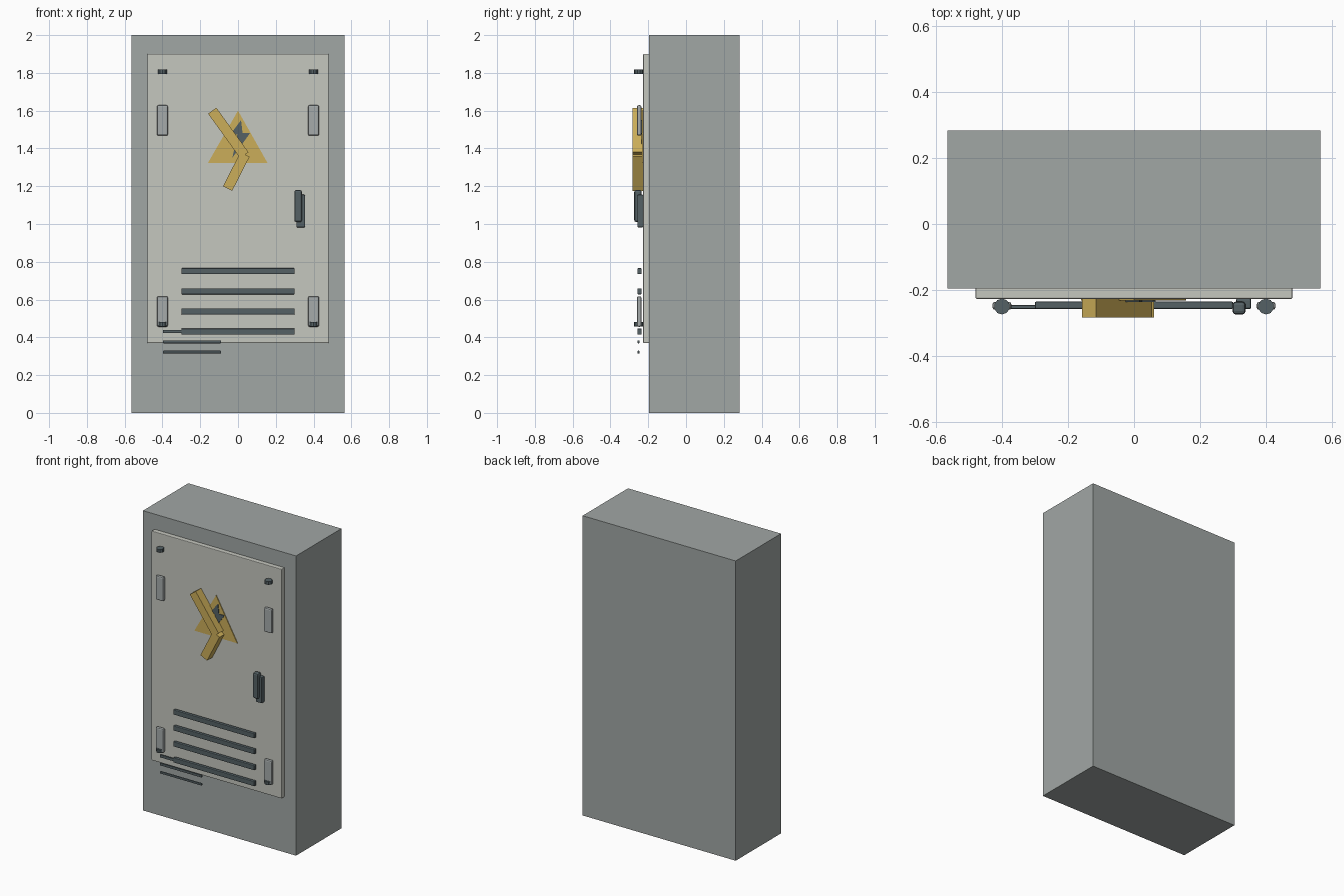
import bpy, bmesh, math

if "Cube" in bpy.data.objects:
    bpy.data.objects.remove(bpy.data.objects["Cube"])


def material(name, rgb):
    m = bpy.data.materials.new(name)
    m.diffuse_color = (*rgb, 1)
    m.use_nodes = True
    m.node_tree.nodes["Principled BSDF"].inputs["Base Color"].default_value = m.diffuse_color
    return m


GREY = material("cabinet grey", (0.355, 0.385, 0.375))
PALE = material("door pale grey", (0.56, 0.57, 0.52))
STEEL = material("hinge steel", (0.38, 0.41, 0.41))
DARK = material("dark slate", (0.09, 0.12, 0.13))
YELLOW = material("warning yellow", (0.60, 0.42, 0.10))


def finish(name, bm, mat, bevel=0):
    me = bpy.data.meshes.new(name)
    bmesh.ops.recalc_face_normals(bm, faces=bm.faces)
    bm.to_mesh(me)
    bm.free()
    me.materials.append(mat)
    ob = bpy.data.objects.new(name, me)
    bpy.context.collection.objects.link(ob)
    if bevel:
        b = ob.modifiers.new("edge", 'BEVEL')
        b.width, b.segments = bevel, 2
    return ob


def box(name, x, y, z, mat, bevel=0, tilt=0):
    """Box from (min, max) ranges, optionally tilted about its own y axis."""
    bm = bmesh.new()
    bmesh.ops.create_cube(bm, size=1)
    for v in bm.verts:
        v.co = [c * (r[1] - r[0]) for c, r in zip(v.co, (x, y, z))]
    ob = finish(name, bm, mat, bevel)
    ob.location = [(r[0] + r[1]) / 2 for r in (x, y, z)]
    ob.rotation_euler.y = math.radians(tilt)
    return ob


def cylinder(name, loc, radius, height, mat, sides=10):
    bm = bmesh.new()
    bmesh.ops.create_cone(bm, cap_ends=True, segments=sides,
                          radius1=radius, radius2=radius, depth=height)
    ob = finish(name, bm, mat)
    ob.location = loc
    return ob


def plate(name, outline, y0, y1, mat):
    """Flat x-z outline extruded from y0 to y1."""
    bm = bmesh.new()
    f = bm.faces.new([bm.verts.new((x, y0, z)) for x, z in outline])
    new = bmesh.ops.extrude_face_region(bm, geom=[f])["geom"]
    for v in new:
        if isinstance(v, bmesh.types.BMVert):
            v.co.y = y1
    return finish(name, bm, mat)


# Cabinet and door
box("cabinet_body", (-0.565, 0.565), (-0.195, 0.283), (0, 2), GREY)
box("door", (-0.48, 0.48), (-0.227, -0.193), (0.37, 1.9), PALE, 0.004)

# Hinges and their pins
for side, s in (("left", -1), ("right", 1)):
    x = 0.4 * s
    for level, z0, pin_z in (("lower", 0.456, 0.469), ("upper", 1.468, 1.806)):
        box(f"{side}_{level}_hinge", (x - 0.029, x + 0.029), (-0.26, -0.236),
            (z0, z0 + 0.161), STEEL, 0.008)
        cylinder(f"{side}_{level}_hinge_pin", (x, -0.25, pin_z), 0.024, 0.022, DARK)

# Handle
box("handle_mount", (0.309, 0.355), (-0.257, -0.226), (0.982, 1.155), DARK, 0.005)
box("handle_grip", (0.298, 0.338), (-0.274, -0.235), (1.01, 1.18), DARK, 0.01)

# Vent slats
for i in range(4):
    z = 0.75 - 0.1065 * i
    box(f"vent_slat_{i + 1}", (-0.3, 0.3), (-0.257, -0.235),
        (z - 0.016, z + 0.016), DARK, 0.004)

# Thin strips at the lower left
for i, h in enumerate((0.009, 0.008, 0.007)):
    z = 0.431 - 0.0545 * i
    box(f"thin_strip_{i + 1}", (-0.397, -0.09), (-0.257, -0.246),
        (z - h, z + h), DARK, 0.003)

# Warning triangle with a dark bolt symbol
plate("warning_triangle", [(-0.16, 1.322), (0.157, 1.322), (0, 1.60)],
      -0.232, -0.226, YELLOW)
plate("bolt_symbol", [(0.016, 1.55), (-0.04, 1.475), (-0.003, 1.475),
                      (-0.03, 1.35), (0.065, 1.483), (0.024, 1.483)],
      -0.236, -0.231, DARK)

# Two raised yellow bars forming a bent bolt
for name, x, z, length, tilt in (("upper_yellow_bar", -0.0515, 1.482, 0.29, -35.8),
                                 ("lower_yellow_bar", -0.009, 1.278, 0.203, 27)):
    box(name, (x - 0.027, x + 0.027), (-0.283, -0.227),
        (z - length / 2, z + length / 2), YELLOW, 0, tilt)
